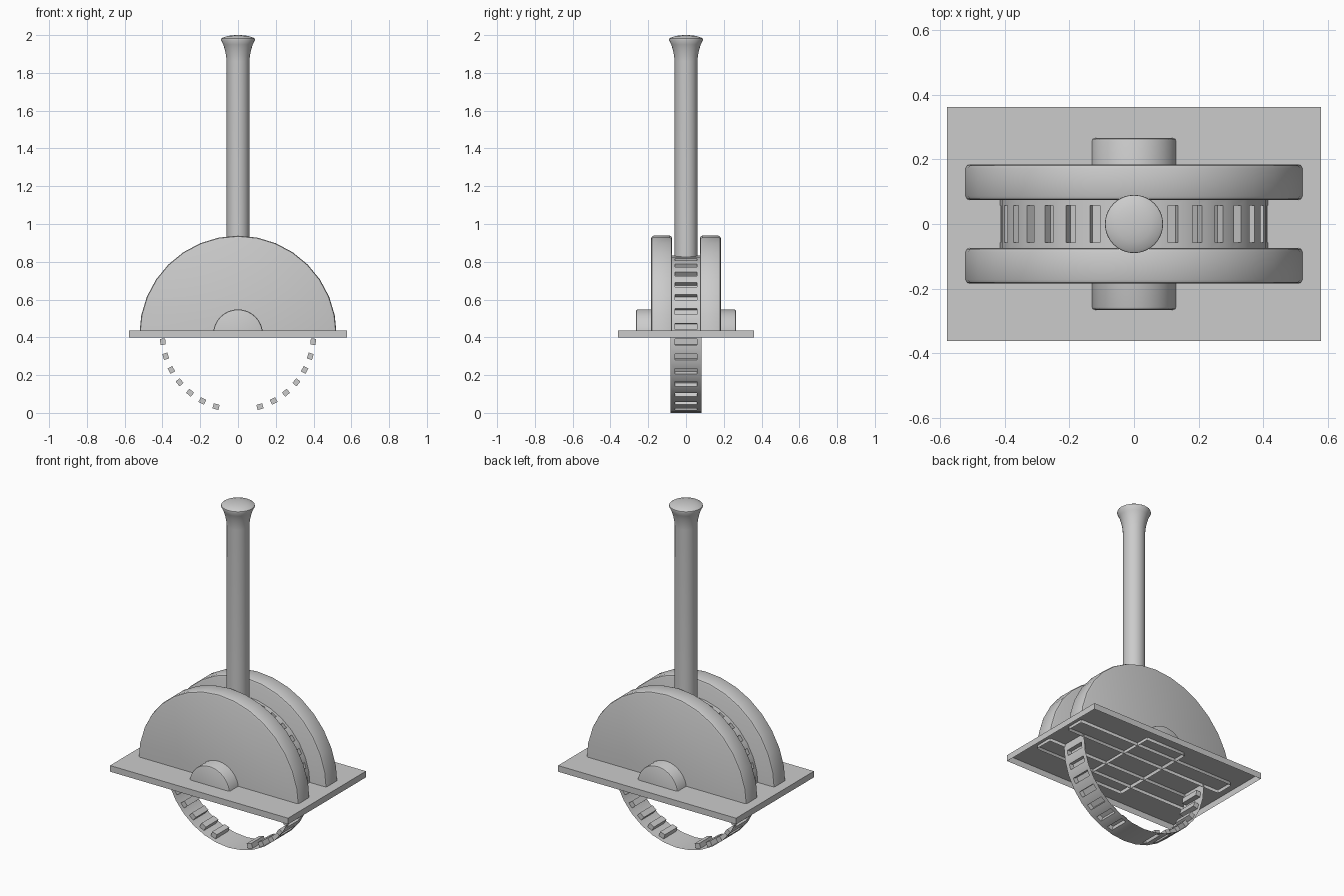
import bpy, bmesh
from math import sin, cos, pi, radians
from mathutils import Vector

if "Cube" in bpy.data.objects:
    bpy.data.objects.remove(bpy.data.objects["Cube"])

AXLE_Z = 0.416
SIDES = 32


def finish(name, bm, smooth=True):
    bmesh.ops.remove_doubles(bm, verts=bm.verts, dist=1e-5)
    mesh = bpy.data.meshes.new(name)
    bm.to_mesh(mesh)
    bm.free()
    ob = bpy.data.objects.new(name, mesh)
    bpy.context.collection.objects.link(ob)
    if smooth:
        bpy.ops.object.select_all(action='DESELECT')
        ob.select_set(True)
        bpy.context.view_layer.objects.active = ob
        bpy.ops.object.shade_smooth_by_angle(angle=radians(35))
    return ob


def half_drum(name, radius, y0, y1, bevel):
    """Half cylinder along y, rounded rims, open underneath."""
    prof = [(radius - bevel, y0), (radius - bevel * 0.3, y0 + bevel * 0.3), (radius, y0 + bevel),
            (radius, y1 - bevel), (radius - bevel * 0.3, y1 - bevel * 0.3), (radius - bevel, y1)]
    bm = bmesh.new()
    n = SIDES // 2
    rows = [[bm.verts.new((r * cos(pi * i / n), y, AXLE_Z + r * sin(pi * i / n)))
             for i in range(n + 1)] for r, y in prof]
    for a, b in zip(rows, rows[1:]):
        for i in range(n):
            bm.faces.new((a[i], a[i + 1], b[i + 1], b[i]))
    bm.faces.new(rows[0][::-1])
    bm.faces.new(rows[-1])
    bmesh.ops.recalc_face_normals(bm, faces=bm.faces)
    if max(bm.faces, key=lambda f: f.calc_center_median().z).normal.z < 0:
        bmesh.ops.reverse_faces(bm, faces=bm.faces)
    return finish(name, bm)


# Base plate: shallow box, open underneath
bm = bmesh.new()
bmesh.ops.create_cube(bm, size=1)
for v in bm.verts:
    v.co = Vector((v.co.x * 1.155, v.co.y * 0.722, 0.417 + v.co.z * 0.036))
bmesh.ops.delete(bm, geom=[f for f in bm.faces if f.normal.z < -0.5], context='FACES')
finish("base_plate", bm, smooth=False)

# Two half discs and the axle hub running through them
half_drum("half_disc_front", 0.522, -0.184, -0.074, 0.012)
half_drum("half_disc_back", 0.522, 0.074, 0.184, 0.012)
half_drum("axle_hub", 0.132, -0.265, 0.265, 0.009)

# Thin slotted wheel: sheet band with pockets pressed inward
bm = bmesh.new()
R, W = 0.416, 0.082
rings = [[bm.verts.new((R * cos(2 * pi * i / SIDES), y, AXLE_Z + R * sin(2 * pi * i / SIDES)))
          for i in range(SIDES)] for y in (-W, W)]
pockets = []
for i in range(SIDES):
    j = (i + 1) % SIDES
    f = bm.faces.new((rings[0][i], rings[1][i], rings[1][j], rings[0][j]))
    if i not in (7, 8, 23, 24):
        pockets.append(f)
bm.normal_update()
for f in bm.faces:
    c = f.calc_center_median()
    if f.normal.dot(Vector((c.x, 0, c.z - AXLE_Z))) < 0:
        f.normal_flip()
bmesh.ops.inset_individual(bm, faces=pockets, thickness=0.0245, use_even_offset=True)
bm.normal_update()
for f in bmesh.ops.extrude_discrete_faces(bm, faces=pockets)["faces"]:
    f.normal_update()
    shift = f.normal * -0.028
    for v in f.verts:
        v.co += shift
finish("slotted_wheel", bm)

# Lever handle: turned profile with flared, domed end
profile = [(0.06, 0.80), (0.06, 1.86), (0.063, 1.89), (0.069, 1.92), (0.078, 1.95),
           (0.09, 1.975), (0.089, 1.981), (0.08, 1.987), (0.055, 1.995), (0.028, 1.999)]
bm = bmesh.new()
rows = [[bm.verts.new((r * cos(2 * pi * i / SIDES), r * sin(2 * pi * i / SIDES), z))
         for i in range(SIDES)] for r, z in profile]
for a, b in zip(rows, rows[1:]):
    for i in range(SIDES):
        j = (i + 1) % SIDES
        bm.faces.new((a[i], a[j], b[j], b[i]))
tip = bm.verts.new((0, 0, 2.0))
for i in range(SIDES):
    bm.faces.new((rows[-1][i], rows[-1][(i + 1) % SIDES], tip))
finish("lever_handle", bm)
